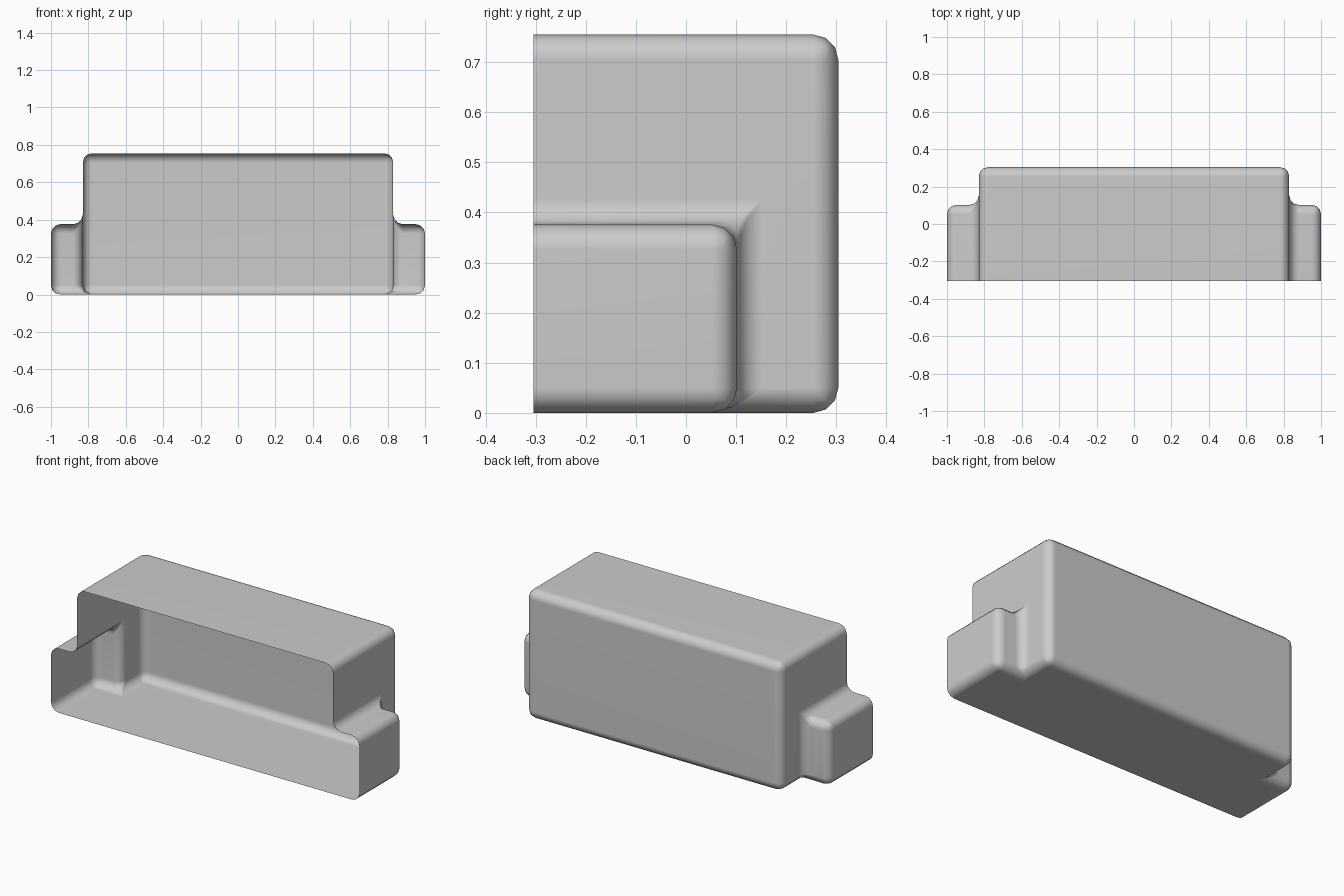
import bpy, bmesh, math

if "Cube" in bpy.data.objects:
    bpy.data.objects.remove(bpy.data.objects["Cube"])

# Grid planes: wide main box, with a shorter, lower box on either side
XS = [-1.0, -0.83, 0.83, 1.0]
YS = [-0.304, 0.102, 0.304]
ZS = [0.0, 0.376, 0.755]


def filled(c):
    i, j, k = c
    if not (0 <= i < 3 and 0 <= j < 2 and 0 <= k < 2):
        return False
    return i == 1 or (j == 0 and k == 0)


# Stepped shell skin: one face wherever a filled cell meets an empty one
bm = bmesh.new()
for i in range(3):
    for j in range(2):
        for k in range(2):
            cell = (i, j, k)
            if not filled(cell):
                continue
            for axis in range(3):
                for side in (0, 1):
                    other = list(cell)
                    other[axis] += 2 * side - 1
                    # the front stays open
                    if filled(other) or (axis == 1 and other[1] < 0):
                        continue
                    u, v = (axis + 1) % 3, (axis + 2) % 3
                    loop = [(0, 0), (1, 0), (1, 1), (0, 1)]
                    if not side:
                        loop.reverse()
                    verts = []
                    for a, b in loop:
                        p = list(cell)
                        p[axis] += side
                        p[u] += a
                        p[v] += b
                        verts.append(bm.verts.new((XS[p[0]], YS[p[1]], ZS[p[2]])))
                    bm.faces.new(verts)
bmesh.ops.remove_doubles(bm, verts=bm.verts, dist=1e-4)
bmesh.ops.dissolve_limit(bm, angle_limit=math.radians(2), use_dissolve_boundaries=True,
                         verts=bm.verts, edges=bm.edges)

mesh = bpy.data.meshes.new("stepped_shell")
bm.to_mesh(mesh)
bm.free()
shell = bpy.data.objects.new("stepped_shell", mesh)
bpy.context.collection.objects.link(shell)
for poly in mesh.polygons:
    poly.use_smooth = True

# Rounded outer edges and filleted inner corners
bevel = shell.modifiers.new("rounding", 'BEVEL')
bevel.width = 0.05
bevel.segments = 3
bevel.limit_method = 'ANGLE'
bevel.angle_limit = math.radians(30)
normals = shell.modifiers.new("flat_panels", 'WEIGHTED_NORMAL')
normals.keep_sharp = True
